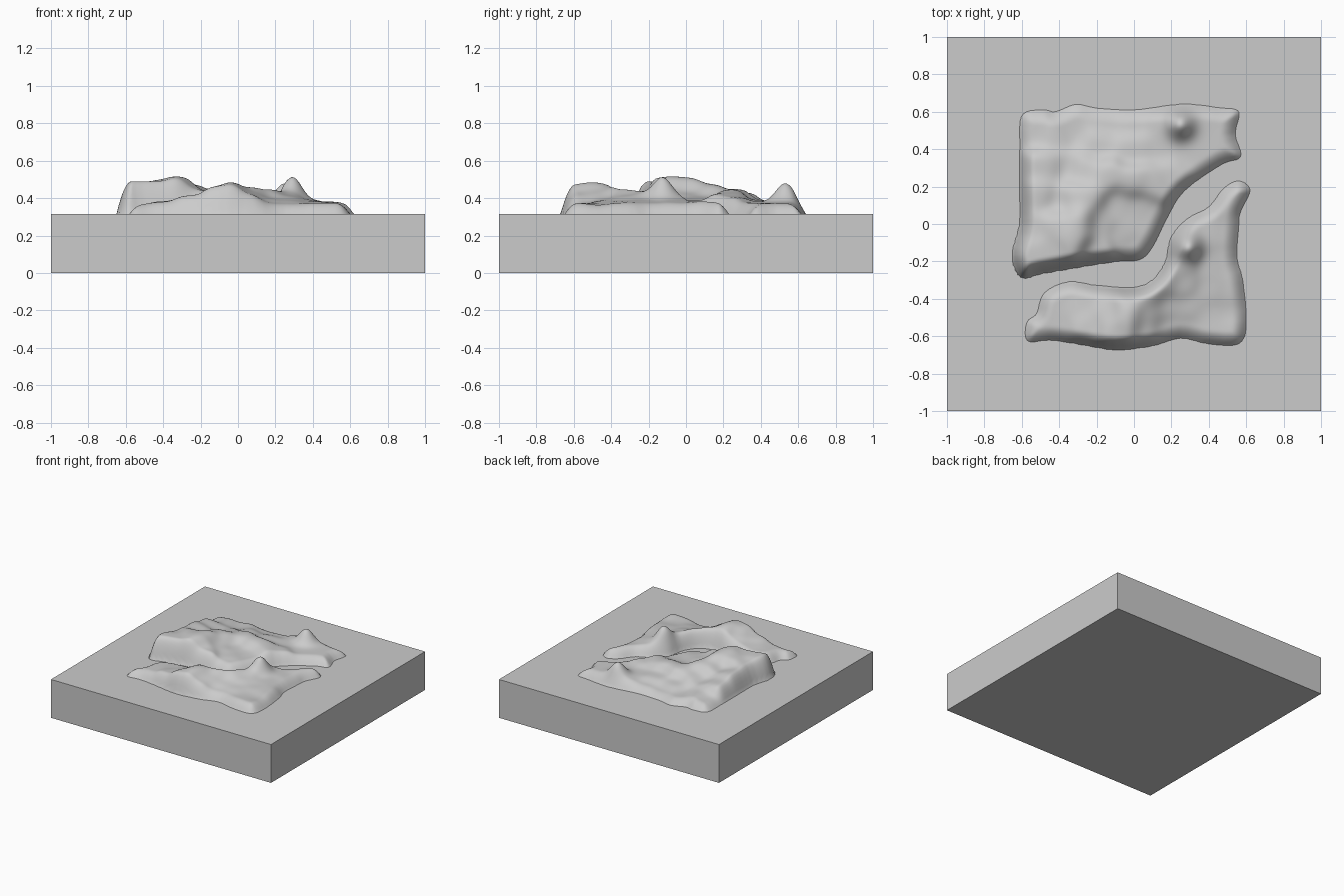
import bpy, bmesh, math
from mathutils import Vector

TOP = 0.315
STEP = 0.0125


def smooth_loop(pts, n=4):
    """Closed Catmull-Rom curve through the points."""
    out, k = [], len(pts)
    for i in range(k):
        a, b, c, d = (Vector(pts[(i + j) % k]) for j in (-1, 0, 1, 2))
        for s in range(n):
            t = s / n
            out.append(0.5 * (2 * b + (c - a) * t + (2 * a - 5 * b + 4 * c - d) * t * t
                              + (3 * b - a - 3 * c + d) * t ** 3))
    return out


def signed_distance(x, y, loop):
    """Distance to the outline, positive inside."""
    best, inside = 9.0, False
    for i in range(len(loop)):
        ax, ay = loop[i - 1]
        bx, by = loop[i]
        dx, dy = bx - ax, by - ay
        t = max(0, min(1, ((x - ax) * dx + (y - ay) * dy) / (dx * dx + dy * dy + 1e-12)))
        best = min(best, (x - ax - t * dx) ** 2 + (y - ay - t * dy) ** 2)
        if (ay > y) != (by > y) and x < ax + (y - ay) * dx / dy:
            inside = not inside
    return math.sqrt(best) * (1 if inside else -1)


def height(x, y, d, spots, peaks, ramp):
    """Blend spot heights, add peaks and round off towards the shore."""
    if d < 0:
        return TOP + d
    total = weight = 0
    for px, py, pz in spots:
        r2 = (x - px) ** 2 + (y - py) ** 2
        w = (math.exp(-r2 / 0.009) + 1e-5) / (r2 + 0.008)
        total += w * pz
        weight += w
    h = total / weight - TOP
    for px, py, pz, r in peaks:
        h += pz * math.exp(-((x - px) ** 2 + (y - py) ** 2) / (r * r))
    t = min(d / ramp, 1)
    return TOP + h * (1 - (1 - t) ** 2)


def land(name, outline, spots, peaks, ramp):
    loop = smooth_loop(outline)
    bm = bmesh.new()
    n = round(1.4 / STEP)
    verts = {}
    for i in range(n + 1):
        for j in range(n + 1):
            x, y = -0.7 + i * STEP, -0.7 + j * STEP
            d = signed_distance(x, y, loop)
            if d > -1.5 * STEP:
                verts[i, j] = bm.verts.new((x, y, height(x, y, d, spots, peaks, ramp)))
    for i, j in list(verts):
        quad = [verts.get(k) for k in ((i, j), (i + 1, j), (i + 1, j + 1), (i, j + 1))]
        if all(quad):
            bm.faces.new(quad)
    for f in bm.faces:
        f.smooth = True
    me = bpy.data.meshes.new(name)
    bm.to_mesh(me)
    bm.free()
    bpy.context.collection.objects.link(bpy.data.objects.new(name, me))


# Square base slab
bpy.ops.mesh.primitive_cube_add(size=1, location=(0, 0, TOP / 2))
slab = bpy.context.object
slab.name = "base_slab"
slab.scale = (2, 2, TOP)

# Northern hills with a high west side, a groove and a scooped basin
north_outline = [
    (-0.60, 0.58), (-0.49, 0.61), (-0.42, 0.60), (-0.31, 0.64), (-0.2, 0.62), (0, 0.61),
    (0.2, 0.635), (0.3, 0.64), (0.46, 0.62), (0.56, 0.60), (0.54, 0.48), (0.57, 0.36),
    (0.47, 0.32), (0.27, 0.18), (0.18, 0.04), (0.1, -0.12), (0.03, -0.19), (-0.1, -0.2),
    (-0.3, -0.23), (-0.5, -0.265), (-0.6, -0.285), (-0.65, -0.17), (-0.61, 0.0),
    (-0.61, 0.2), (-0.61, 0.4)]
north_spots = [
    (-0.55, -0.17, .49), (-0.45, -0.14, .49), (-0.32, -0.08, .52), (-0.55, -0.02, .47),
    (-0.42, 0.0, .50), (-0.28, 0.03, .52), (-0.55, 0.15, .46), (-0.49, 0.15, .465),
    (-0.41, 0.13, .42), (-0.33, 0.14, .475), (-0.23, 0.14, .475), (-0.54, 0.3, .43),
    (-0.45, 0.3, .43), (-0.37, 0.3, .385), (-0.27, 0.28, .425), (-0.15, 0.25, .45),
    (-0.55, 0.48, .36), (-0.42, 0.46, .385), (-0.33, 0.5, .355), (-0.2, 0.42, .385),
    (-0.18, 0.02, .42), (-0.1, 0.1, .40), (0.02, 0.1, .39), (-0.05, -0.04, .40),
    (-0.2, -0.14, .44), (0.0, -0.13, .385), (0.08, 0.02, .385), (0.0, 0.22, .45),
    (0.1, 0.22, .43), (0.2, 0.26, .405), (0.0, 0.4, .39), (0.0, 0.55, .36),
    (0.15, 0.4, .38), (0.15, 0.54, .38), (0.3, 0.38, .375), (0.42, 0.42, .375),
    (0.5, 0.42, .37), (0.5, 0.55, .37), (0.38, 0.56, .375), (-0.15, 0.56, .35)]
north_peaks = [(0.25, 0.53, 0.10, 0.07)]
land("north_hills", north_outline, north_spots, north_peaks, 0.08)

# Southern hills with a diagonal ridge and a low east plain
south_outline = [
    (-0.58, -0.6), (-0.57, -0.52), (-0.52, -0.48), (-0.48, -0.37), (-0.35, -0.31),
    (-0.2, -0.33), (0, -0.34), (0.1, -0.3), (0.17, -0.2), (0.2, -0.07), (0.29, 0.03),
    (0.4, 0.09), (0.48, 0.19), (0.56, 0.23), (0.62, 0.18), (0.57, 0.07), (0.56, 0.0),
    (0.55, -0.18), (0.58, -0.3), (0.6, -0.53), (0.56, -0.64), (0.4, -0.64), (0.25, -0.61),
    (0.1, -0.65), (-0.1, -0.67), (-0.3, -0.64), (-0.45, -0.62), (-0.55, -0.63)]
south_spots = [
    (-0.52, -0.57, .365), (-0.42, -0.54, .38), (-0.42, -0.43, .38), (-0.35, -0.37, .385),
    (-0.3, -0.45, .395), (-0.25, -0.54, .415), (-0.2, -0.39, .40), (-0.14, -0.46, .435),
    (-0.1, -0.57, .46), (-0.04, -0.53, .50), (-0.02, -0.45, .50), (-0.02, -0.38, .44),
    (0.06, -0.56, .42), (0.08, -0.47, .43), (0.08, -0.38, .475), (0.17, -0.29, .46),
    (0.17, -0.44, .39), (0.17, -0.55, .365), (0.26, -0.32, .41), (0.26, -0.2, .435),
    (0.3, -0.45, .39), (0.3, -0.56, .365), (0.4, -0.36, .385), (0.4, -0.48, .37),
    (0.4, -0.58, .375), (0.52, -0.37, .375), (0.52, -0.47, .36), (0.52, -0.57, .375),
    (0.4, -0.22, .39), (0.5, -0.2, .37), (0.28, -0.05, .41), (0.4, -0.05, .39),
    (0.5, -0.02, .37), (0.45, 0.08, .385), (0.53, 0.16, .38), (0.58, 0.19, .375)]
south_peaks = [(0.295, -0.12, 0.095, 0.065)]
land("south_hills", south_outline, south_spots, south_peaks, 0.075)
